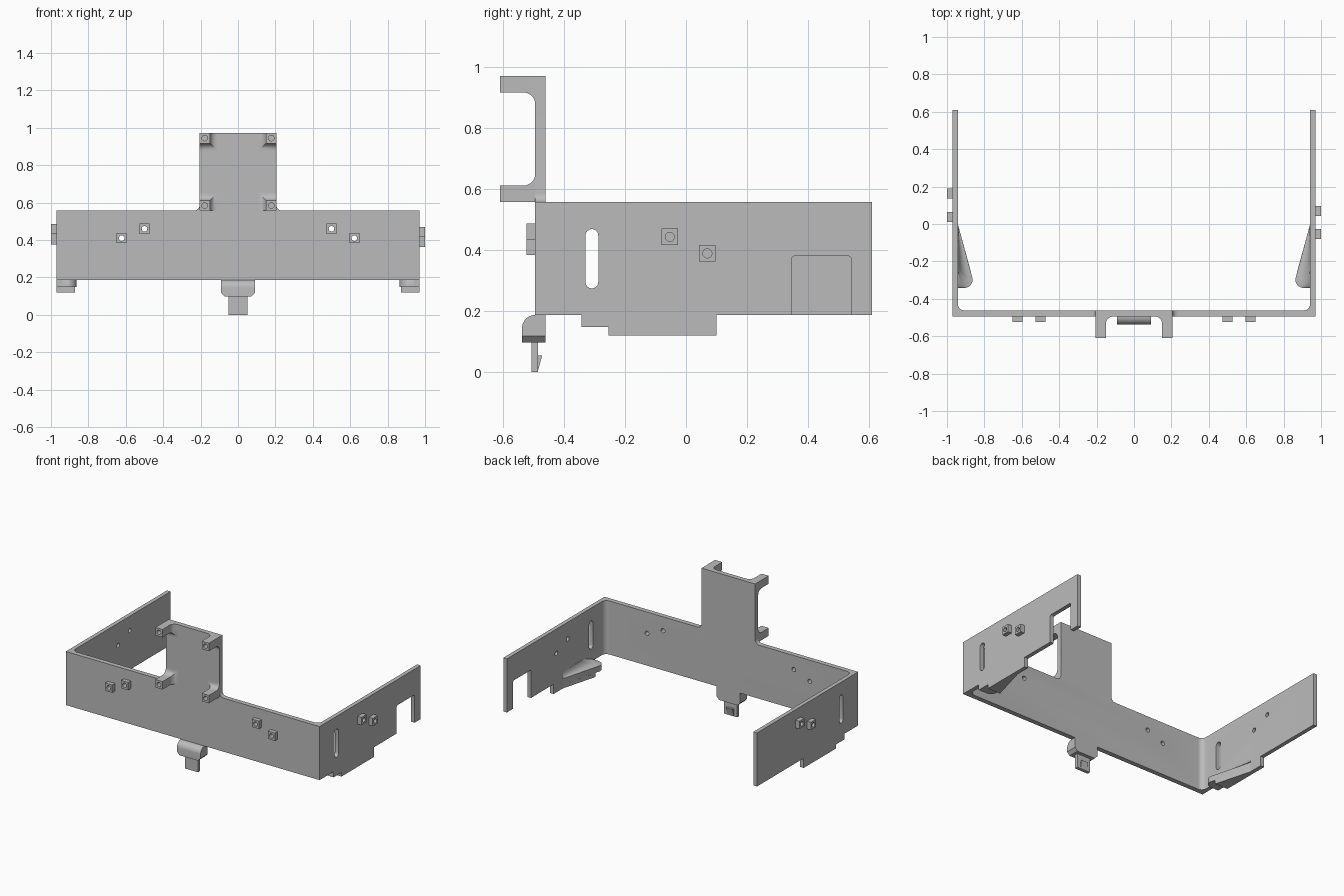
import bpy, bmesh, math

if "Cube" in bpy.data.objects:
    bpy.data.objects.remove(bpy.data.objects["Cube"], do_unlink=True)

grey = bpy.data.materials.new("plain_grey")
grey.use_nodes = True
COLOR = (0.5, 0.5, 0.5, 1)
grey.diffuse_color = COLOR
grey.node_tree.nodes["Principled BSDF"].inputs["Base Color"].default_value = COLOR
parts = []


def loft(name, rings):
    """Closed solid through matching rings of points."""
    bm = bmesh.new()
    loops = [[bm.verts.new(p) for p in ring] for ring in rings]
    n = len(loops[0])
    for a, b in zip(loops, loops[1:]):
        for i in range(n):
            j = (i + 1) % n
            bm.faces.new((a[i], a[j], b[j], b[i]))
    bm.faces.new(loops[0])
    bm.faces.new(loops[-1])
    bmesh.ops.recalc_face_normals(bm, faces=bm.faces)
    mesh = bpy.data.meshes.new(name)
    bm.to_mesh(mesh)
    bm.free()
    mesh.materials.append(grey)
    obj = bpy.data.objects.new(name, mesh)
    bpy.context.collection.objects.link(obj)
    parts.append(obj)
    return obj


def prism(name, outline, axis, a, b):
    """Extrude a 2D outline along an axis from a to b."""
    place = {"x": lambda u, v, w: (w, u, v),
             "y": lambda u, v, w: (u, w, v),
             "z": lambda u, v, w: (u, v, w)}[axis]
    return loft(name, [[place(u, v, w) for u, v in outline] for w in (a, b)])


def arc(cx, cy, r, start, end, n=8):
    angles = [math.radians(start + (end - start) * i / n) for i in range(n + 1)]
    return [(cx + r * math.cos(t), cy + r * math.sin(t)) for t in angles]


def circle(cx, cy, r):
    return arc(cx, cy, r, 0, 360, 20)[:-1]


def rect(u0, u1, v0, v1):
    return [(u0, v0), (u1, v0), (u1, v1), (u0, v1)]


def cut(obj, cutter):
    mod = obj.modifiers.new("cut", "BOOLEAN")
    mod.operation = "DIFFERENCE"
    mod.solver = "EXACT"
    mod.object = cutter
    graph = bpy.context.evaluated_depsgraph_get()
    mesh = bpy.data.meshes.new_from_object(obj.evaluated_get(graph))
    obj.modifiers.clear()
    obj.data = mesh


def discard(cutter):
    parts.remove(cutter)
    bpy.data.objects.remove(cutter, do_unlink=True)


LOW, HIGH = 0.187, 0.557        # wall bottom and top
FRONT, INNER = -0.495, -0.462   # faces of the front wall
OUT, IN, BACK = 0.97, 0.942, 0.61
HOLE, HALF = 0.015, 0.027

# U-shaped wall with rounded inner corners
r = 0.035
wall = prism("wall",
             [(-OUT, BACK), (-OUT, FRONT), (OUT, FRONT), (OUT, BACK), (IN, BACK)]
             + arc(IN - r, INNER + r, r, 0, -90)
             + arc(r - IN, INNER + r, r, -90, -180) + [(-IN, BACK)],
             "z", LOW, HIGH)

# Side slots and the notch in the left wall
slot = prism("slot_cutter", arc(-0.309, 0.448, 0.021, 0, 180)
             + arc(-0.309, 0.295, 0.021, 180, 360), "x", -1.1, 1.1)
notch = prism("notch_cutter", [(0.347, 0.1), (0.543, 0.1)]
              + arc(0.533, 0.37, 0.01, 0, 90, 4)
              + arc(0.357, 0.37, 0.01, 90, 180, 4), "x", 0.9, 1.1)
for cutter in (slot, notch):
    cut(wall, cutter)
    discard(cutter)


# Square bosses with through holes
def boss(name, axis, u, v, face, tip, inside):
    block = prism(name, rect(u - HALF, u + HALF, v - HALF, v + HALF), axis, face, tip)
    drill = prism("drill", circle(u, v, HOLE), axis, inside, tip + (tip - face))
    cut(block, drill)
    cut(wall, drill)
    discard(drill)


for s, side in ((1, "left"), (-1, "right")):
    boss(f"front_boss_outer_{side}", "y", s * 0.622, 0.41, FRONT, -0.524, -0.44)
    boss(f"front_boss_inner_{side}", "y", s * 0.5, 0.46, FRONT, -0.524, -0.44)
for y, z, name in ((-0.053, 0.443, "front"), (0.07, 0.389, "rear")):
    boss(f"left_boss_{name}", "x", y, z, OUT, 1.0, 0.9)
for y, z, name in ((0.037, 0.403, "front"), (0.163, 0.458, "rear")):
    boss(f"right_boss_{name}", "x", y, z, -OUT, -1.0, -0.9)

# Upright centre plate flaring into the wall
W, TOP, f = 0.205, 0.972, 0.03
flare = arc(W + f, HIGH + f, f, 270, 180)
prism("upright_plate", flare + [(W, TOP), (-W, TOP)]
      + [(-x, z) for x, z in reversed(flare)], "y", FRONT, INNER)

# Corner standoffs with filleted roots and blind holes
for s, side in ((1, "left"), (-1, "right")):
    for edge, d, level in ((TOP, -1, "upper"), (HIGH, 1, "lower")):
        size, root = 0.055, 0.038
        steps = [(-0.61, size)]
        for i in range(9):
            t = math.radians(90 * i / 8)
            steps.append((FRONT - root * (1 - math.sin(t)),
                          size + root * (1 - math.cos(t))))
        rings = [[(x, y, z) for x, z in rect(s * W, s * (W - k), edge, edge + d * k)]
                 for y, k in steps]
        post = loft(f"{level}_standoff_{side}", rings)
        drill = prism("drill", circle(s * (W - HALF), edge + d * HALF, HOLE),
                      "y", -0.65, -0.54)
        cut(post, drill)
        discard(drill)

# Stepped lips and tapered shelves under the side walls
STEP, BASE, STEP_Y = 0.148, 0.12, -0.255
for s, side in ((1, "left"), (-1, "right")):
    prism(f"lip_{side}", [(-0.343, LOW), (-0.343, STEP), (STEP_Y, STEP),
                          (STEP_Y, BASE), (0.1, BASE), (0.1, LOW)],
          "x", s * IN, s * OUT)
    outline = [(0.0, 0.0)] + [(-x, y) for x, y in arc(0.034, -0.297, 0.045, 10, -90)]
    outline.append((0.0, -0.342))
    rings = [[(s * (IN + x), y, STEP) for x, y in outline]]
    for i in range(8):
        t = math.radians(90 * i / 8)
        rise, shrink = 1 - math.cos(t), math.sin(t)
        rings.append([(s * (IN + x * (1 - shrink)), y * (1 - 0.4 * shrink * rise),
                       LOW + 0.06 * rise) for x, y in outline])
    loft(f"shelf_{side}", rings)
    prism(f"shelf_underside_{side}",
          [(s * IN, 0.0), (s * 0.872, STEP_Y), (s * IN, STEP_Y)], "z", BASE, STEP)

# Centre clip: rounded block with chamfered underside, tongue and barb
rings = []
for x, z in ((-0.09, 0.118), (-0.07, 0.097), (0.07, 0.097), (0.09, 0.118)):
    profile = [(INNER, z), (INNER, LOW)] + arc(-0.495, LOW - 0.043, 0.043, 90, 180)
    rings.append([(x, y, h) for y, h in profile + [(-0.538, z)]])
loft("clip_block", rings)
prism("clip_tongue", rect(-0.05, 0.05, -0.508, -0.486), "z", 0, 0.1)
prism("clip_barb", [(-0.486, 0.004), (-0.472, 0.054), (-0.486, 0.054)],
      "x", -0.025, 0.025)

# Smooth the curved faces, keep the edges sharp
bpy.ops.object.select_all(action="DESELECT")
for obj in parts:
    obj.select_set(True)
bpy.context.view_layer.objects.active = wall
bpy.ops.object.shade_smooth_by_angle(angle=math.radians(30))
